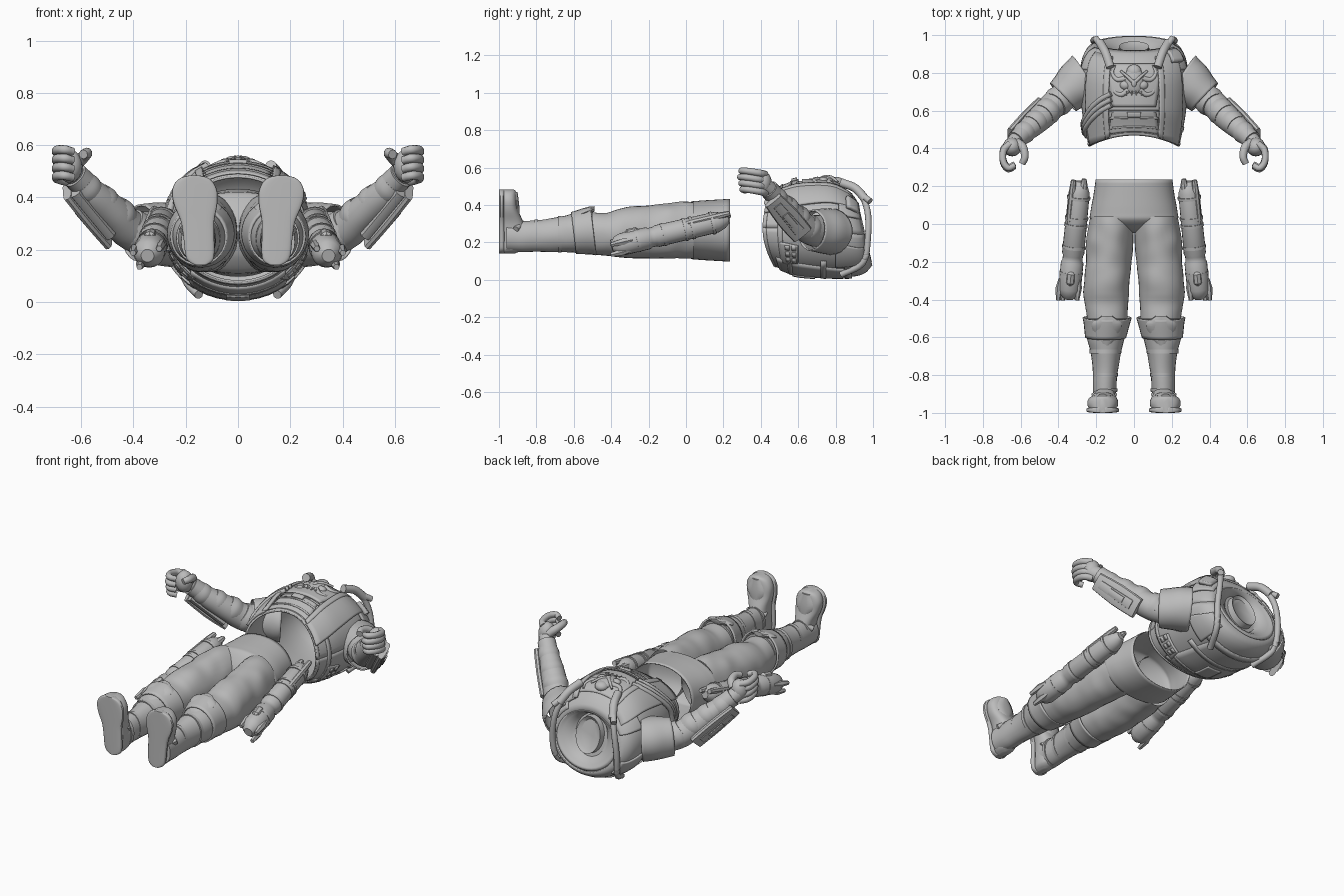
import bpy, bmesh, math
from mathutils import Vector, noise

if "Cube" in bpy.data.objects:
    bpy.data.objects.remove(bpy.data.objects["Cube"])

grey = bpy.data.materials.new("plain grey")
grey.use_nodes = True
COLOR = (0.5, 0.5, 0.5, 1)
grey.diffuse_color = COLOR
grey.node_tree.nodes["Principled BSDF"].inputs["Base Color"].default_value = COLOR


def finish(name, bm, mirror=False, thick=0, angle=40):
    bmesh.ops.recalc_face_normals(bm, faces=bm.faces)
    me = bpy.data.meshes.new(name)
    bm.to_mesh(me)
    bm.free()
    ob = bpy.data.objects.new(name, me)
    bpy.context.collection.objects.link(ob)
    me.materials.append(grey)
    bpy.ops.object.select_all(action='DESELECT')
    ob.select_set(True)
    bpy.context.view_layer.objects.active = ob
    bpy.ops.object.shade_smooth_by_angle(angle=math.radians(angle))
    if thick:
        mod = ob.modifiers.new("thickness", 'SOLIDIFY')
        mod.thickness, mod.offset = thick, 0
    if mirror:
        ob.modifiers.new("mirror", 'MIRROR')
    return ob


def spline(keys, steps):
    """Smooth curve through tuples of any length."""
    if steps < 2:
        return [Vector(k) for k in keys]
    k = [Vector(v) for v in keys]
    k = [k[0] * 2 - k[1]] + k + [k[-1] * 2 - k[-2]]
    out = []
    for i in range(1, len(k) - 2):
        a, b, c, d = k[i - 1:i + 3]
        for s in range(steps):
            t = s / steps
            out.append((b * 2 + (c - a) * t + (a * 2 - b * 5 + c * 4 - d) * t * t
                        + (b * 3 - a - c * 3 + d) * t ** 3) / 2)
    return out + [k[-2]]


def loft(name, keys, axis=None, up=(0, 0, 1), n=24, steps=4, caps=(1, 1), fold=0,
         mirror=False, thick=0, shape=1.0, angle=40):
    """Skin elliptical sections (x, y, z, half width, half height)."""
    bm, rings = bmesh.new(), []
    secs = spline(keys, steps)
    for i, s in enumerate(secs):
        p = Vector(s[:3])
        t = Vector(axis) if axis else Vector(secs[min(i + 1, len(secs) - 1)][:3]) - Vector(secs[max(i - 1, 0)][:3])
        side = t.cross(Vector(up)).normalized()
        top = side.cross(t).normalized()
        ring = []
        for j in range(n):
            c, q = math.cos(math.tau * j / n), math.sin(math.tau * j / n)
            c, q = [math.copysign(abs(v) ** shape, v) for v in (c, q)]
            d = side * c * s[3] + top * q * s[4]
            d *= 1 + fold * noise.noise((p + d) * 11)
            ring.append(bm.verts.new(p + d))
        rings.append(ring)
    for a, b in zip(rings, rings[1:]):
        for j in range(n):
            bm.faces.new((a[j], a[(j + 1) % n], b[(j + 1) % n], b[j]))
    for flag, ring in zip(caps, (rings[0], rings[-1])):
        if flag:
            bm.faces.new(ring)
    return finish(name, bm, mirror, thick, angle)


def tube(name, pts, r, mirror=False, n=10, r2=None, steps=5):
    last = max(len(pts) - 1, 1)
    rr = [r + ((r2 or r) - r) * i / last for i in range(len(pts))]
    up = (0.3, 0.2, 0.93)
    return loft(name, [(*p, q, q) for p, q in zip(pts, rr)], up=up, n=n, steps=steps, mirror=mirror)


def ball(name, c, size, mirror=False):
    bm = bmesh.new()
    bmesh.ops.create_uvsphere(bm, u_segments=16, v_segments=10, radius=1)
    for v in bm.verts:
        v.co = Vector(c) + Vector([a * b for a, b in zip(v.co, size)])
    return finish(name, bm, mirror)


# Torso surface: y, half width, back z, front z
BODY = spline([(.41, .235, .08, .478), (.5, .255, .05, .502), (.6, .272, .03, .524), (.75, .283, .018, .525),
               (.85, .277, .018, .492), (.92, .25, .035, .45), (.955, .2, .08, .41)], 6)


def skin(deg, y, off=0.0):
    a = math.radians(deg)
    for lo, hi in zip(BODY, BODY[1:]):
        if y <= hi[0]:
            break
    s = lo.lerp(hi, min(1, max(0, (y - lo[0]) / (hi[0] - lo[0]))))
    mid, half = (s[2] + s[3]) / 2, (s[3] - s[2]) / 2
    hem = .06 * math.sin(a) ** 2 * max(0, (.6 - y) / .19)
    lean = .038 * math.sin(a) * max(0, (y - .8) / .155)
    return Vector(((s[1] + off) * math.cos(a), y + hem - lean, mid + (half + off) * math.sin(a)))


def patch(name, c, off=.012, thick=.014, mirror=False, nu=12, nv=14):
    """Panel on the torso between four (angle, y) corners."""
    bm = bmesh.new()
    c = [Vector(p) for p in c]
    g = [[bm.verts.new(skin(*c[0].lerp(c[1], i / nu).lerp(c[3].lerp(c[2], i / nu), j / nv), off))
          for i in range(nu + 1)] for j in range(nv + 1)]
    for j in range(nv):
        for i in range(nu):
            bm.faces.new((g[j][i], g[j][i + 1], g[j + 1][i + 1], g[j + 1][i]))
    return finish(name, bm, mirror, thick)


def band(name, a0, a1, y0, y1, **kw):
    return patch(name, [(a0, y0), (a1, y0), (a1, y1), (a0, y1)], **kw)


def hose(name, uv, r, off=.012, mirror=False):
    return tube(name, [skin(a, y, off) for a, y in uv], r, mirror)


# Torso shell, open at the hem
band("torso", 0, 360, .41, .955, off=0, thick=.008, nu=56, nv=24)
band("hem_trim", 0, 360, .412, .43, off=.004, thick=.008, nu=56, nv=2)
band("waist_belt", -180, 180, .49, .515, off=.005, thick=.008, nu=56, nv=2)

# Collar with wide sunken bowl and neck
loft("collar", [(0, .93, .245, .212, .178), (0, .95, .25, .202, .17), (0, .957, .253, .19, .16),
                (0, .952, .255, .18, .152), (0, .935, .26, .14, .135), (0, .905, .265, .105, .122)],
     axis=(0, .965, .225), n=40, steps=2, caps=(0, 1))
loft("neck_plug", [(0, .89, .27, .085, .11), (0, .94, .275, .08, .105), (0, .925, .275, .06, .085)],
     axis=(0, .965, .26), n=32, steps=1)

# Vest panels, chest and belly layers
patch("vest_front_panel", [(22, .41), (56, .41), (62, .91), (38, .93)], off=.014, mirror=True)
patch("vest_edge", [(54, .41), (60, .42), (66, .91), (60, .91)], off=.018, mirror=True, nu=3)
patch("chest_plate", [(66, .62), (114, .62), (122, .86), (58, .86)], off=.006)
patch("belly_plate", [(58, .44), (122, .44), (114, .6), (66, .6)], off=.004)
for y in (.47, .54, .59):
    band("belly_strap", 62, 118, y, y + .012, off=.012, thick=.008, nv=2)
band("belly_buckle", 83, 97, .55, .59, off=.018, thick=.014, nv=3)
for i in range(3):
    hose("rib_hose_%d" % i, [(114, .69 - .03 * i), (128, .655 - .03 * i), (145, .6 - .03 * i),
                             (166, .53 - .02 * i), (200, .5 - .02 * i)], .014, off=.018)

# Back and side equipment
patch("back_panel", [(225, .46), (315, .46), (305, .86), (235, .86)], off=.004)
for y in (.53, .72, .84):
    band("back_strap", 222, 318, y, y + .03, off=.008, thick=.01, nv=2)
band("back_box", 261, 279, .56, .69, off=.01, thick=.016)
patch("side_plate", [(-52, .5), (-18, .5), (-22, .6), (-48, .6)], off=.006, mirror=True)
for i in range(6):
    a, y = -46 + 9 * (i % 3), .525 + .038 * (i // 3)
    band("side_vent", a, a + 6, y, y + .025, off=.013, thick=.008, mirror=True, nu=2, nv=2)
patch("shoulder_strap", [(18, .82), (58, .82), (50, .945), (25, .945)], off=.01, mirror=True)
patch("shoulder_yoke", [(-50, .8), (-15, .8), (-20, .935), (-45, .935)], off=.006, mirror=True)
band("shoulder_clip", 32, 48, .87, .94, off=.03, thick=.025, nv=4)

# Hoses over the shoulders
tube("shoulder_hose", [(.13, .83, .515), (.155, .92, .475), (.195, .97, .37), (.215, .972, .22),
                       (.2, .945, .09), (.15, .83, .028)], .017, True)
tube("hose_sleeve", [(.125, .83, .52), (.15, .905, .49), (.18, .96, .43)], .023, True, n=14)
tube("hose_upper_tip", [(.165, .93, .46), (.205, .985, .42)], .017, True, steps=1)

# Horned mask emblem
ball("mask_face", (0, .755, .527), (.055, .075, .028))
ball("mask_forehead", (0, .805, .522), (.04, .04, .028))
ball("mask_nose", (0, .745, .55), (.014, .022, .01))
ball("mask_cheek", (.045, .735, .53), (.03, .025, .02), True)
tube("mask_brow", [(.008, .755, .55), (.035, .78, .547), (.07, .81, .525)], .011, True, r2=.006)
tube("mask_horn", [(.045, .77, .53), (.09, .765, .52), (.115, .80, .505), (.1, .84, .495)], .016, True, r2=.005)
tube("mask_tusk", [(.03, .71, .535), (.065, .685, .53), (.1, .7, .517), (.095, .74, .515)], .016, True, r2=.007)
loft("mask_jaw", [(-.06, .69, .525, .022, .015), (.06, .69, .525, .022, .015)], n=8, steps=1)
for x in (.014, .042):
    tube("mask_tooth", [(x, .705, .543), (x, .68, .543)], .009, True, n=6, r2=.004, steps=1)

# Sleeves and arms
loft("sleeve", [(.25, .775, .257, .135, .12), (.295, .745, .26, .122, .118), (.34, .705, .262, .107, .112),
                (.375, .672, .265, .098, .106)], caps=(0, 0), fold=.03, mirror=True, thick=.008)
loft("arm", [(.31, .73, .26, .08, .085), (.36, .685, .262, .078, .083), (.42, .635, .28, .072, .075),
             (.475, .58, .335, .07, .07), (.55, .51, .405, .06, .06), (.61, .46, .47, .043, .043),
             (.645, .42, .505, .04, .045)], fold=.04, mirror=True)
for i in range(4):
    p = Vector((.40, .65, .275)).lerp(Vector((.58, .485, .435)), i / 3)
    e = Vector((.022, -.02, .024))
    r = .08 - .007 * i
    loft("arm_wrap_%d" % i, [(*(p - e), r * .9, r * .9), (*p, r, r), (*(p + e), r * .88, r * .88)], mirror=True)

# Forearm guard plate and its fittings
OUT = Vector((.6, .4, -.55)).normalized()
A, B = Vector((.505, .615, .25)), Vector((.655, .465, .425))


def guard(name, t0, t1, w0, w1, h, lift, flare=1.0):
    p, q, m = A.lerp(B, t0), A.lerp(B, t1), A.lerp(B, (t0 + t1) / 2)
    o = OUT * lift
    loft(name, [(*(p + o), w0, h), (*(m + o), (w0 + w1) / 2 * flare, h), (*(q + o), w1, h)], up=OUT, n=12,
         steps=2, mirror=True, shape=.6)


guard("forearm_guard", -.05, 1, .06, .052, .018, 0, 1.15)
guard("guard_ridge", .1, .9, .03, .024, .01, .015)
guard("guard_module", .3, .65, .018, .018, .008, .024)
guard("guard_base", .05, .95, .062, .05, .025, -.035)

# Curled hands
ball("palm", (.645, .408, .52), (.05, .05, .064), True)
for i in range(4):
    z, k = .575 - .033 * i, .006 * abs(i - 1)
    tube("finger_%d" % i, [(.655, .425, z - .012), (.69, .385 + k, z - .004), (.692, .325 + k, z + .006),
                           (.665, .29 + k, z + .008), (.632, .305 + k, z)], .02, True, r2=.016)
tube("thumb", [(.62, .43, .53), (.588, .405, .558), (.578, .355, .57), (.592, .32, .565)], .026, True, r2=.018)
loft("cuff", [(.59, .475, .45, .052, .052), (.625, .443, .485, .05, .052)], steps=1, mirror=True)

# Trousers: open waist, rounded crotch and two legs
DOWN = (0, -1, 0)
loft("trouser_hips", [(0, .235, .265, .2, .165), (0, .15, .265, .212, .16), (0, .06, .265, .228, .154),
                      (0, .02, .265, .222, .145), (0, -.025, .262, .12, .09), (0, -.045, .26, .04, .04)],
     axis=DOWN, caps=(0, 1), n=48, thick=.006, shape=.92)
loft("trouser_leg", [(.113, .04, .265, .117, .15), (.12, -.02, .265, .122, .15),
                     (.129, -.1, .262, .124, .147), (.134, -.2, .256, .12, .14), (.143, -.3, .255, .122, .138),
                     (.147, -.37, .248, .122, .128), (.145, -.43, .245, .115, .115), (.142, -.52, .25, .105, .11)],
     axis=DOWN, n=32, steps=6, fold=.05, mirror=True, caps=(0, 1))

# Boots: shaft, flared cuff, knee plate
loft("boot_shaft", [(.142, -.5, .26, .108, .115), (.15, -.6, .25, .1, .105), (.15, -.68, .243, .08, .095),
                    (.152, -.78, .235, .066, .085), (.155, -.87, .23, .062, .082), (.157, -.96, .23, .06, .08)],
     axis=DOWN, fold=.05, mirror=True)
loft("boot_cuff", [(.142, -.495, .262, .125, .127), (.144, -.53, .26, .117, .12), (.15, -.6, .25, .104, .108)],
     axis=(0, -1, -.12), n=28, caps=(0, 0), mirror=True, thick=.01)
loft("knee_plate", [(.143, -.488, .38, .03, .014), (.143, -.53, .365, .08, .022), (.146, -.59, .342, .06, .02),
                    (.15, -.66, .325, .012, .012)], axis=DOWN, n=12, mirror=True)
for i, (y, r, q) in enumerate(((-.665, .086, .098), (-.79, .067, .086), (-.87, .065, .085))):
    z = .244 - .05 * (-.66 - y)
    loft("boot_strap_%d" % i, [(.151, y, z, r, q), (.152, y - .02, z, r - .002, q)], axis=DOWN, steps=1, mirror=True)

# Feet, toe plates and soles
FEET = [(.143, .141, .015, .04), (.144, .155, .038, .055), (.146, .18, .049, .066), (.15, .25, .053, .07),
        (.155, .31, .058, .062), (.162, .37, .076, .05), (.166, .42, .081, .046), (.167, .455, .068, .044),
        (.167, .475, .046, .042), (.167, .484, .015, .036)]
loft("foot", [(x, -.995 + h, z, w, h) for x, z, w, h in FEET], axis=(0, 0, 1), up=(0, 1, 0), mirror=True, shape=.8)
loft("sole", [(x, -.985, z, w + .006, .015) for x, z, w, h in FEET], axis=(0, 0, 1), up=(0, 1, 0),
     mirror=True, shape=.55)
loft("toe_plate", [(.16, -.9, .335, .02, .012), (.165, -.905, .4, .055, .014), (.167, -.912, .47, .025, .012)],
     axis=(0, 0, 1), up=(0, 1, 0), n=10, mirror=True)
tube("ankle_guard", [(.1, -.91, .27), (.157, -.88, .3), (.215, -.91, .27)], .016, True)

# Thigh canisters
TOP, END = Vector((.285, .22, .322)), Vector((.345, -.385, .18))


def canister(name, rings, n=20, shift=(0, 0, 0)):
    loft(name, [(*(TOP.lerp(END, t) + Vector(shift)), r, r) for t, r in rings], n=n, steps=1, mirror=True, angle=30)


canister("canister_body", [(-.01, .022), (.03, .042), (.09, .056), (.62, .059), (.64, .053), (.68, .053),
                           (.7, .06), (.93, .06), (.98, .05), (1.02, .025)])
for t in (.12, .3, .36, .55, .78):
    canister("canister_band", [(t, .062), (t + .025, .062)])
canister("canister_rail", [(-.02, .014), (.06, .018), (.33, .018), (.38, .01)], 8, (.036, 0, .03))
canister("canister_tip", [(-.03, .012), (.02, .02), (.12, .02)], 8, (-.02, 0, .02))
canister("canister_valve", [(.78, .012), (.8, .024), (.88, .024), (.9, .014)], 8, (0, .0, .05))
for dx, dz in ((.055, .012), (-.045, .028), (.03, -.042)):
    canister("canister_fin", [(.84, .008), (.92, .02), (1.03, .012)], 6, (dx, 0, dz))
